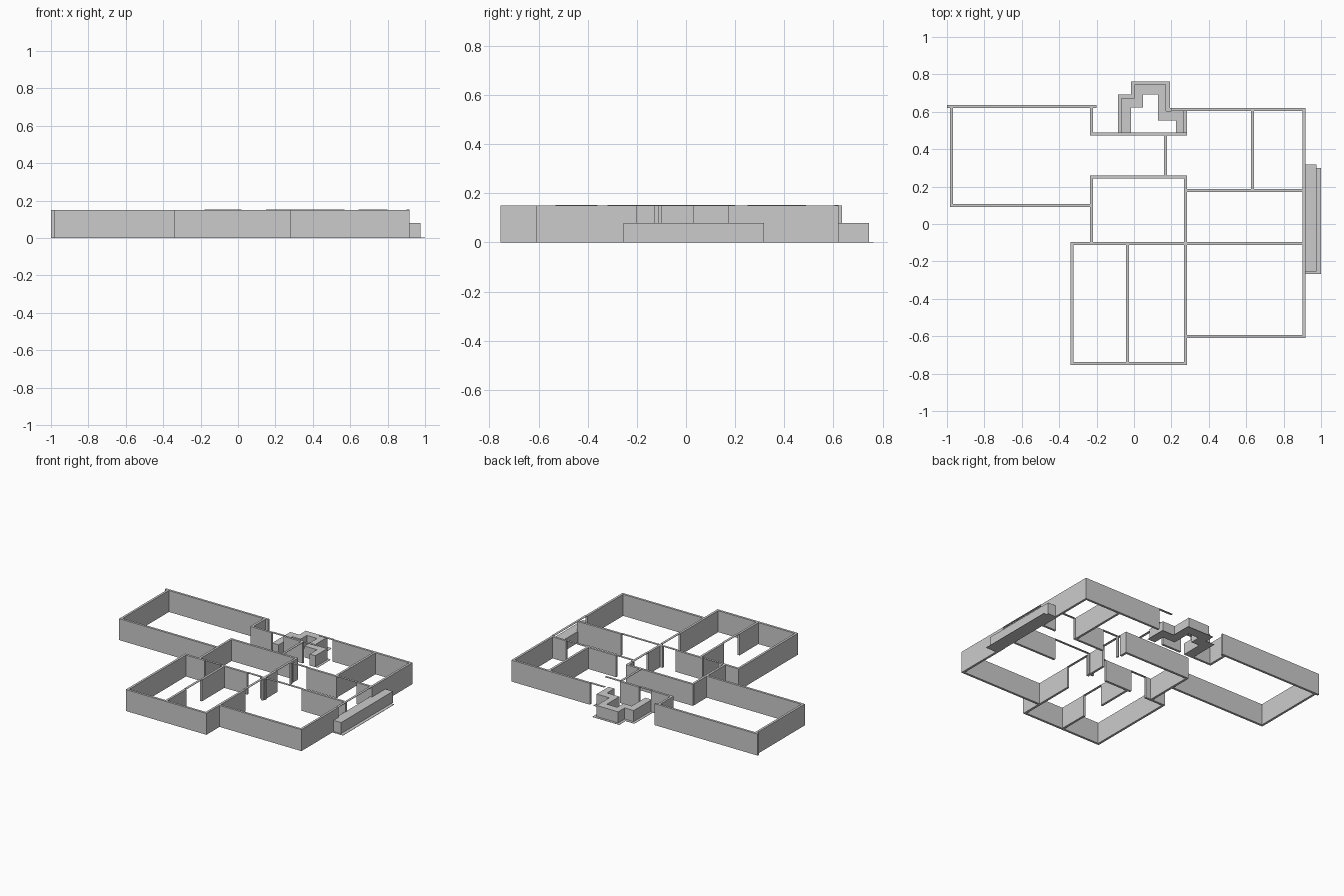
import bpy, bmesh

if "Cube" in bpy.data.objects:
    bpy.data.objects.remove(bpy.data.objects["Cube"])

H = 0.15    # wall height
LOW = 0.08  # planter height
T = 0.016   # wall thickness


def prism(name, outline, z0, z1):
    """Extrude a plan outline between two heights."""
    bm = bmesh.new()
    face = bm.faces.new([bm.verts.new((x, y, z0)) for x, y in outline])
    res = bmesh.ops.extrude_face_region(bm, geom=[face], use_keep_orig=True)
    top = [v for v in res["geom"] if isinstance(v, bmesh.types.BMVert)]
    bmesh.ops.translate(bm, verts=top, vec=(0, 0, z1 - z0))
    bmesh.ops.recalc_face_normals(bm, faces=bm.faces)
    me = bpy.data.meshes.new(name)
    bm.to_mesh(me)
    bm.free()
    ob = bpy.data.objects.new(name, me)
    bpy.context.collection.objects.link(ob)
    return ob


def box(name, x0, x1, y0, y1, z0=0.0, z1=H):
    return prism(name, [(x0, y0), (x1, y0), (x1, y1), (x0, y1)], z0, z1)


def wall(name, axis, pos, start, end, openings=()):
    """Straight wall along an axis; openings are spanned by thin head strips."""
    def piece(label, a, b, z0, z1):
        p, q = pos - T / 2, pos + T / 2
        if axis == "x":
            box(label, a, b, p, q, z0, z1)
        else:
            box(label, p, q, a, b, z0, z1)
    at = start
    for a, b in openings:
        if a > at:
            piece(name, at, a, 0, H)
        piece(name + "_head_strip", a, b, H - 0.001, H + 0.002)
        at = b
    if end > at:
        piece(name, at, end, 0, H)


# Left wing
wall("left_wing_back_wall", "x", 0.627, -1.0, -0.2)
wall("left_wing_side_wall", "y", -0.976, 0.092, 0.62)
wall("left_wing_front_wall", "x", 0.10, -0.984, -0.22)
wall("left_wing_inner_wall", "y", -0.228, 0.473, 0.62)

# Entry hall
wall("entry_wall", "x", 0.481, -0.235, 0.284, [(-0.07, 0.02), (0.17, 0.284)])
wall("entry_passage", "y", 0.168, 0.25, 0.475, [(0.25, 0.475)])

# Central room
wall("central_back_wall", "x", 0.252, -0.235, 0.284)
wall("central_left_wall", "y", -0.228, -0.1, 0.25)
wall("spine_wall", "y", 0.276, -0.755, 0.25, [(-0.32, -0.13), (0.03, 0.2)])
wall("cross_wall", "x", -0.105, -0.34, 0.91,
     [(-0.18, -0.06), (0.15, 0.25), (0.29, 0.57)])

# Front left rooms
wall("front_left_side_wall", "y", -0.332, -0.755, -0.1)
wall("front_left_front_wall", "x", -0.747, -0.34, 0.284)
wall("front_left_partition", "y", -0.035, -0.74, -0.1, [(-0.53, -0.36)])

# Right side rooms
wall("front_right_front_wall", "x", -0.602, 0.28, 0.918)
wall("right_side_wall", "y", 0.91, -0.61, 0.62, [(-0.2, 0.17)])
wall("back_right_back_wall", "x", 0.612, 0.2, 0.918, [(0.2, 0.31)])
wall("back_right_front_wall", "x", 0.178, 0.28, 0.91,
     [(0.29, 0.41), (0.645, 0.80)])
wall("back_right_partition", "y", 0.633, 0.18, 0.61)

# Stepped porch planter on a thin, slightly wider base
inner = [(0.224, 0.473), (0.224, 0.553), (0.128, 0.553), (0.128, 0.692),
         (0.048, 0.692), (0.048, 0.623), (-0.016, 0.623), (-0.016, 0.473)]
prism("porch_planter", inner + [
    (-0.066, 0.473), (-0.066, 0.673), (0.003, 0.673), (0.003, 0.745),
    (0.171, 0.745), (0.171, 0.604), (0.268, 0.604), (0.268, 0.473)], 0, LOW)
prism("porch_base", inner + [
    (-0.085, 0.473), (-0.085, 0.692), (-0.016, 0.692), (-0.016, 0.762),
    (0.192, 0.762), (0.192, 0.62), (0.284, 0.62), (0.284, 0.473)], 0, 0.002)

# Right side planter and base
box("side_planter", 0.905, 0.977, -0.255, 0.318, 0, LOW)
box("side_base", 0.905, 1.0, -0.268, 0.30, 0, 0.002)
